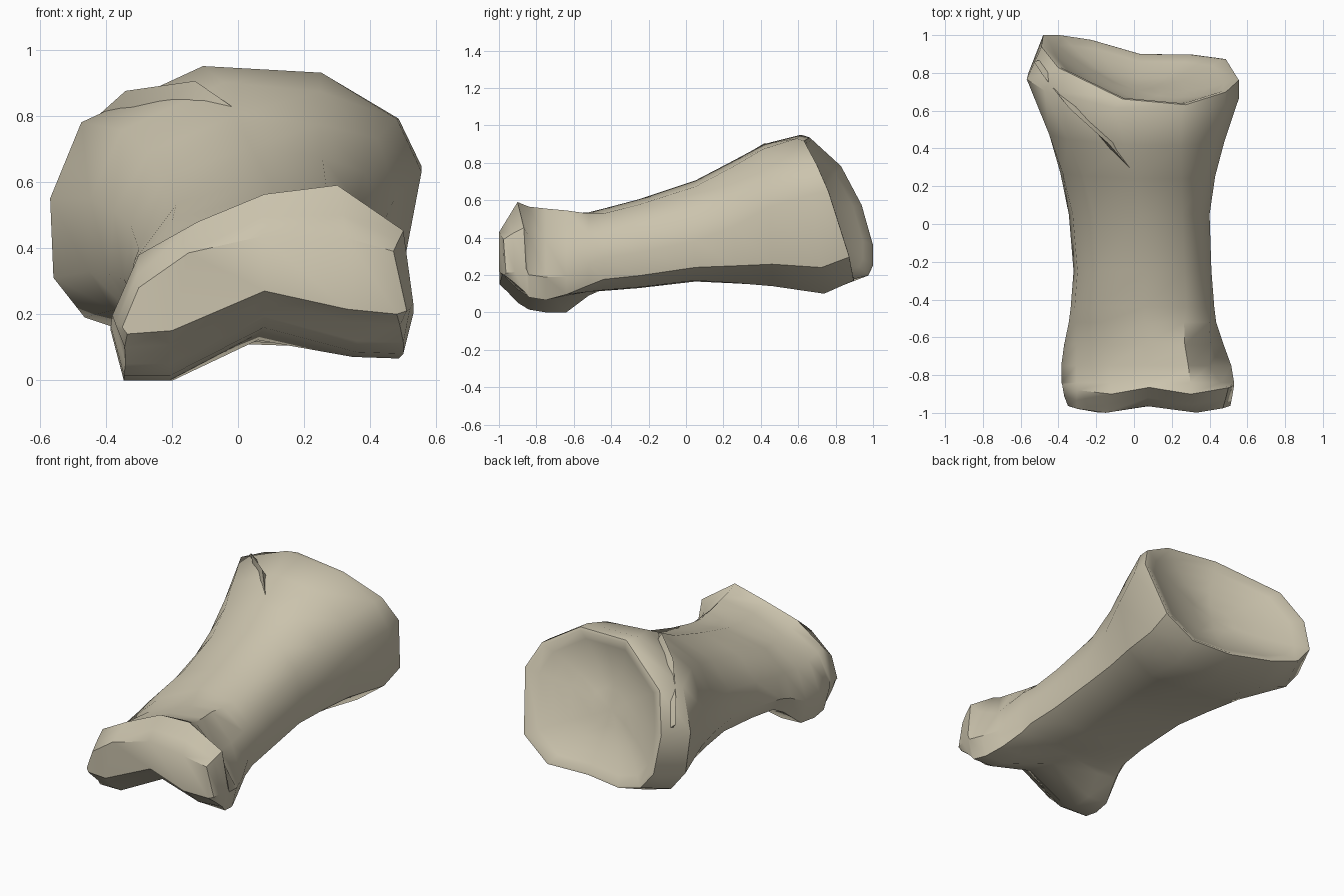
import bpy, bmesh, math
from mathutils import Vector

cube = bpy.data.objects.get("Cube")
if cube:
    bpy.data.objects.remove(cube)

bone = bpy.data.materials.new("bone_ivory")
bone.use_nodes = True
COLOUR = (0.60, 0.55, 0.42, 1)
bone.diffuse_color = COLOUR
bone.node_tree.nodes["Principled BSDF"].inputs["Base Color"].default_value = COLOUR

# Cross-sections (x, z), clockwise from the lower left side over the top
CAP = [(-.35, .16), (-.30, .28), (-.15, .385), (.07, .435), (.33, .43), (.47, .39),
       (.51, .21), (.48, .2), (.33, .215), (.08, .27), (-.2, .15), (-.335, .14)]
HEAD = [(-.38, .16), (-.30, .36), (-.12, .47), (.08, .56), (.30, .59), (.5, .44),
        (.53, .2), (.5, .07), (.36, .075), (.08, .155), (-.2, 0), (-.34, 0)]
SHAFT = [(-.32, .29), (-.30, .44), (-.19, .58), (.05, .66), (.26, .63), (.36, .51),
         (.4, .36), (.38, .23), (.26, .165), (.06, .16), (-.14, .17), (-.27, .2)]
BASE = [(-.555, .31), (-.565, .55), (-.47, .78), (-.1, .95), (.26, .93), (.49, .79),
        (.565, .63), (.49, .24), (.3, .1), (0, .11), (-.28, .13), (-.46, .19)]
SHAPES = [CAP, HEAD, SHAFT, BASE]
COUNT = len(HEAD)

# Stations: y, x range, z range, shape blend, slant toward the cup plane
STATIONS = [
    (-1.004, -.35, .51, .14, .435, 0, 0),
    (-.96, -.37, .52, .1, .5, .5, 0),
    (-.905, -.38, .53, .05, .59, 1, 0),
    (-.84, -.385, .53, .015, .565, 1, 0),
    (-.75, -.385, .515, 0, .555, 1, 0),
    (-.64, -.37, .475, 0, .545, 1.15, 0),
    (-.52, -.345, .435, .09, .535, 1.6, 0),
    (-.44, -.335, .425, .115, .555, 2, 0),
    (-.25, -.32, .41, .13, .605, 2, 0),
    (.05, -.345, .40, .165, .705, 2, 0),
    (.25, -.39, .43, .155, .805, 2.3, .1),
    (.44, -.45, .48, .14, .9, 2.7, .2),
    (.67, -.568, .555, .1, .95, 3, .5),
    (.78, -.49, .555, .17, .935, 3, 1),
]


def fit(values, low, high):
    a, b = min(values), max(values)
    return [low + (v - a) / (b - a) * (high - low) for v in values]


def section(y, x0, x1, z0, z1, blend, slant):
    """Blend two neighbouring shapes, fit them to a box and slant the ring."""
    i = min(int(blend), len(SHAPES) - 2)
    t = blend - i
    norm = [[fit(axis, 0, 1) for axis in zip(*s)] for s in SHAPES[i:i + 2]]
    xs, zs = ([a + (b - a) * t for a, b in zip(norm[0][k], norm[1][k])] for k in (0, 1))
    ring = []
    for x, z in zip(fit(xs, x0, x1), fit(zs, z0, z1)):
        rise = z - .53
        lean = -rise * (.4 if rise > 0 else .3)
        lean += .31 * max(0, .08 - x) + .08 * max(0, x - .2)
        # Groove between the two condyles, and their rounded outer corners
        front = 0
        if y < -.9:
            front = .04 * math.exp(-((x - .08) / .12) ** 2) + .05 * ((x - .08) / .45) ** 4
        ring.append(Vector((x, min(1, y + slant * lean + front), z)))
    return ring


rings = [section(*s) for s in STATIONS]
# Pit on the side of the head
for index, depth in ((3, .04), (4, .09), (5, .04)):
    rings[index][5] += Vector((-depth, 0, -depth * .35))
# Underside of the smaller condyle rises toward the shaft
for i in (7, 8):
    rings[5][i].z += .03

# Lip and hollow of the cup
rim = rings[-1]
centre = sum(rim, Vector()) / COUNT
LIP = .965
for scale in (LIP, .85, .7, .5, .25):
    sink = Vector((0, .15 * (LIP ** 2 - scale ** 2), 0))
    rings.append([centre.lerp(p, scale) - sink for p in rim])

bm = bmesh.new()
loops = [[bm.verts.new(p) for p in ring] for ring in rings]
for a, b in zip(loops, loops[1:]):
    for i in range(COUNT):
        j = (i + 1) % COUNT
        bm.faces.new((a[i], a[j], b[j], b[i]))

# Front of the condyles, joined top edge to bottom edge
front = loops[0]
bm.faces.new((front[0], front[1], front[11]))
for i in range(1, 5):
    bm.faces.new((front[i], front[i + 1], front[11 - i], front[12 - i]))
bm.faces.new((front[5], front[6], front[7]))

# Floor of the cup
floor = bm.verts.new(centre - Vector((0, .14, 0)))
for i in range(COUNT):
    bm.faces.new((loops[-1][i], loops[-1][(i + 1) % COUNT], floor))


def add_object(name, bm):
    bmesh.ops.recalc_face_normals(bm, faces=bm.faces)
    mesh = bpy.data.meshes.new(name)
    bm.to_mesh(mesh)
    bm.free()
    mesh.materials.append(bone)
    obj = bpy.data.objects.new(name, mesh)
    bpy.context.collection.objects.link(obj)
    bpy.ops.object.select_all(action='DESELECT')
    obj.select_set(True)
    bpy.context.view_layer.objects.active = obj
    bpy.ops.object.shade_smooth_by_angle(angle=math.radians(40))


add_object("bone_body", bm)

# Thin crest running from the cup edge onto the shaft, rooted in the body
PATH = [(-.53, .86, .62), (-.485, .79, .745), (-.34, .61, .875), (-.13, .42, .905), (0, .27, .815)]
bm = bmesh.new()
loops = []
for p in map(Vector, PATH):
    root = Vector((p.x * .8, p.y, p.z - .1))
    side = Vector((.6, .8, 0)) * .04
    loops.append([bm.verts.new(q) for q in (p, root + side, root - side)])
for a, b in zip(loops, loops[1:]):
    for i in range(3):
        j = (i + 1) % 3
        bm.faces.new((a[i], a[j], b[j], b[i]))
bm.faces.new(loops[0])
bm.faces.new(loops[-1])
add_object("side_crest", bm)
